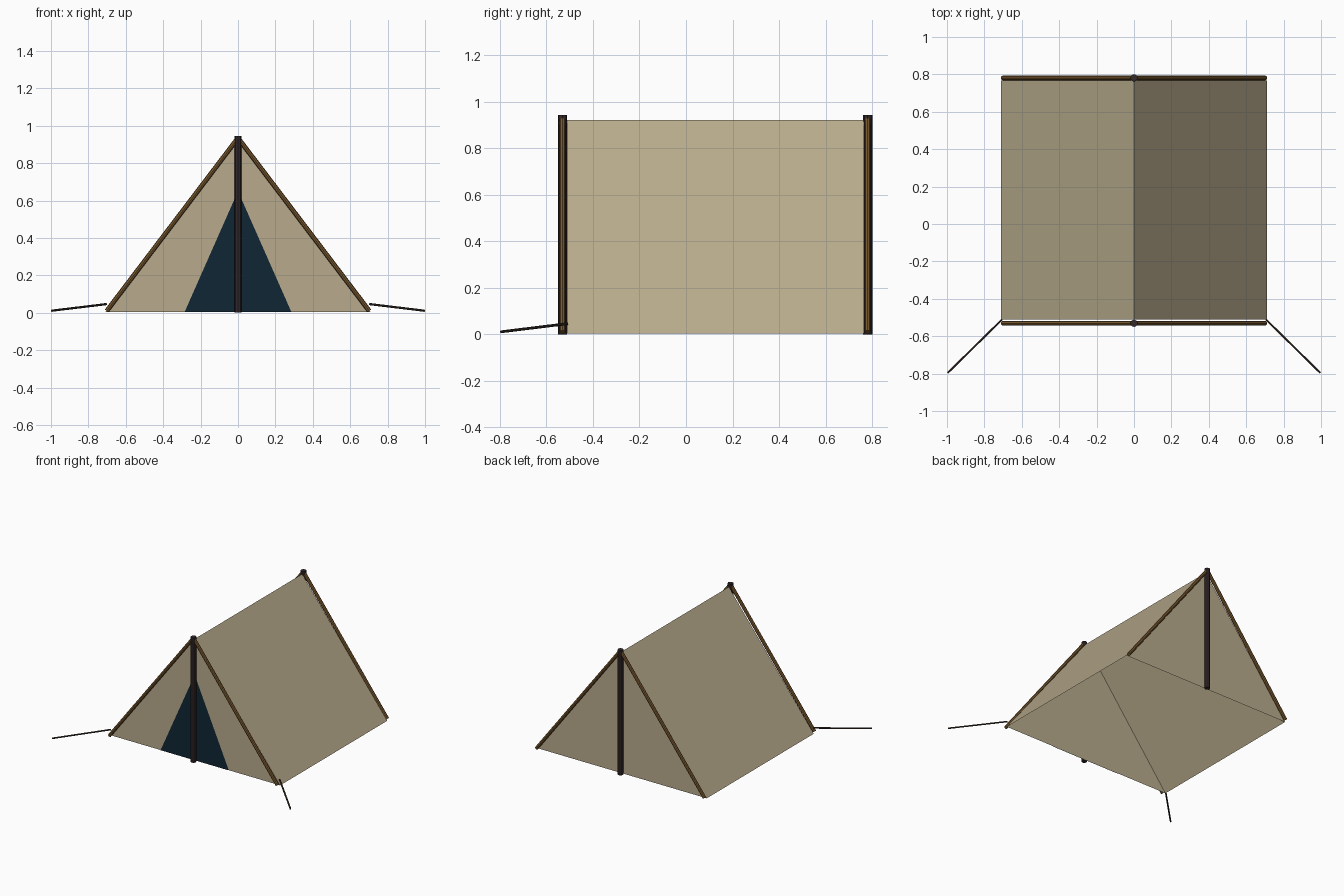
import bpy
from mathutils import Vector

if "Cube" in bpy.data.objects:
    bpy.data.objects.remove(bpy.data.objects["Cube"])


def material(name, rgb):
    m = bpy.data.materials.new(name)
    m.diffuse_color = (*rgb, 1)
    m.use_nodes = True
    m.node_tree.nodes["Principled BSDF"].inputs["Base Color"].default_value = m.diffuse_color
    return m


CANVAS = material("canvas beige", (0.48, 0.41, 0.265))
DOOR = material("dark teal opening", (0.005, 0.019, 0.033))
WOOD = material("brown wood", (0.19, 0.098, 0.028))
DARK = material("dark pole wood", (0.035, 0.021, 0.022))
ROPE = material("dark rope", (0.042, 0.029, 0.022))

HALF, RIDGE = 0.71, 0.922          # half width and ridge height
FRONT, BACK = -0.511, 0.766        # canvas ends
POLE_FRONT, POLE_BACK = -0.531, 0.781


def sheet(name, points, mat):
    """Single flat sheet through the given corners."""
    me = bpy.data.meshes.new(name)
    me.from_pydata(points, [], [range(len(points))])
    me.materials.append(mat)
    ob = bpy.data.objects.new(name, me)
    bpy.context.collection.objects.link(ob)
    return ob


def rod(name, a, b, radius, mat, sides=8):
    """Straight pole between two points."""
    a, b = Vector(a), Vector(b)
    d = b - a
    bpy.ops.mesh.primitive_cylinder_add(vertices=sides, radius=radius,
                                        depth=d.length, location=(a + b) / 2)
    ob = bpy.context.object
    ob.name = name
    ob.rotation_euler = d.to_track_quat('Z', 'Y').to_euler()
    ob.data.materials.append(mat)
    bpy.ops.object.shade_smooth_by_angle()
    return ob


# Canvas end walls, open underneath
sheet("front_wall", [(-HALF, FRONT, 0.003), (HALF, FRONT, 0.003), (0, FRONT, RIDGE)], CANVAS)
sheet("back_wall", [(HALF, BACK, 0.003), (-HALF, BACK, 0.003), (0, BACK, RIDGE)], CANVAS)

# Door opening panel
y = FRONT - 0.006
sheet("door_opening", [(-0.285, y, 0.005), (0.285, y, 0.005), (0, y, 0.65)], DOOR)

# Sloping sides and guy ropes
for s, side in ((-1, "left"), (1, "right")):
    pts = [(s * HALF, FRONT, 0.003), (s * HALF, BACK, 0.003), (0, BACK, RIDGE), (0, FRONT, RIDGE)]
    sheet(side + "_roof", pts if s > 0 else pts[::-1], CANVAS)
    rod(side + "_guy_rope", (s * 0.705, -0.51, 0.046), (s * 0.996, -0.796, 0.011), 0.006, ROPE, 6)

# Upright poles and slanted edge poles at both ends
for py, end in ((POLE_FRONT, "front"), (POLE_BACK, "back")):
    rod(end + "_upright_pole", (0, py, 0), (0, py, 0.944), 0.02, DARK)
    for s, side in ((-1, "left"), (1, "right")):
        rod(f"{end}_{side}_slanted_pole", (s * 0.702, py, 0.01), (0, py, 0.935), 0.0125, WOOD)
